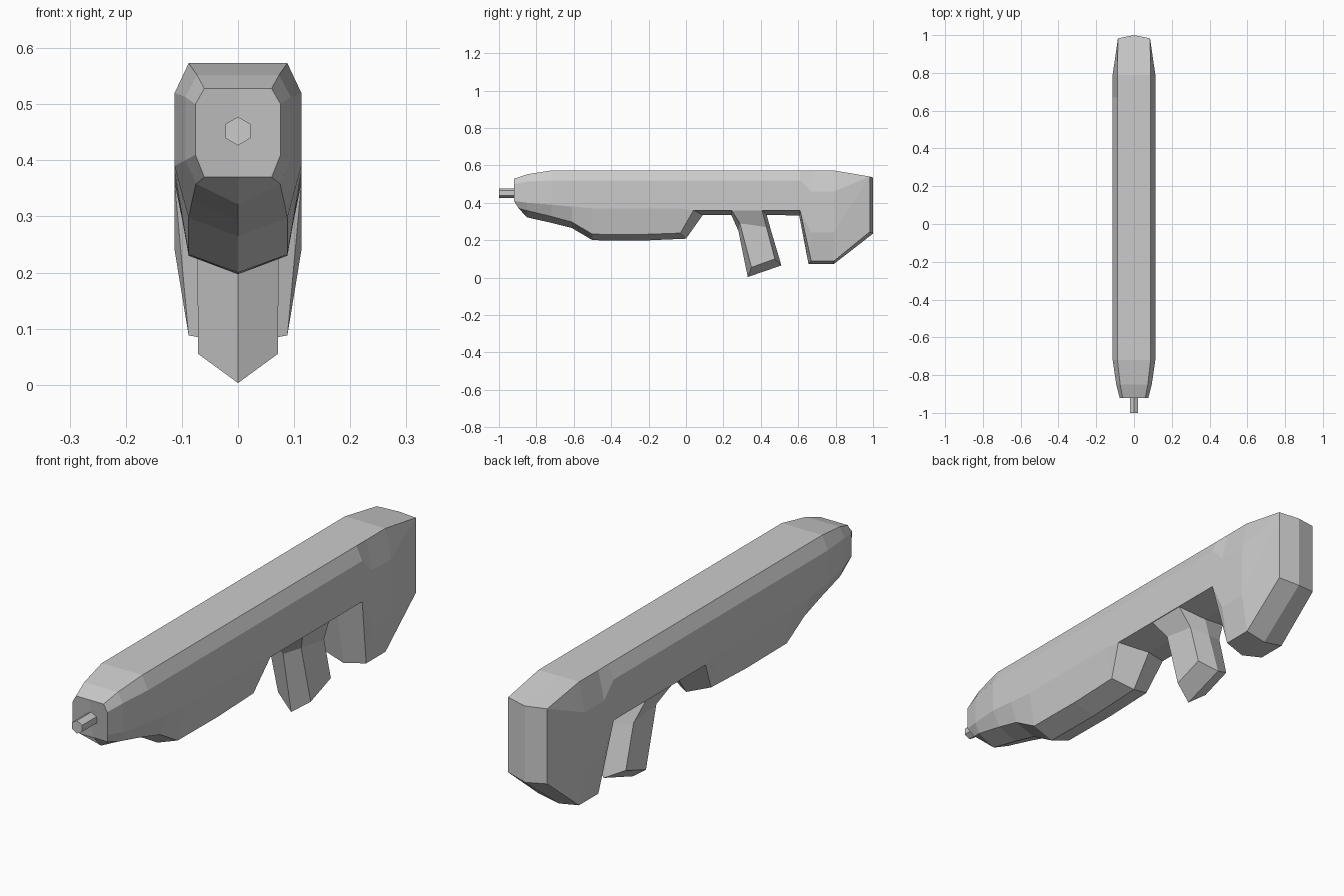
import bpy, bmesh
from math import pi


def loft(name, rows, cap_start=False, cap_end=False):
    """Skin a series of half sections and reflect them across x = 0."""
    bm = bmesh.new()
    for side in (1, -1):
        rings = [[bm.verts.new((side * x, y, z)) for x, y, z in row] for row in rows]
        for a, b in zip(rings, rings[1:]):
            for i in range(len(a) - 1):
                bm.faces.new((a[i], a[i + 1], b[i + 1], b[i]))
        if cap_start:
            bm.faces.new(rings[0])
        if cap_end:
            bm.faces.new(rings[-1])
    bmesh.ops.remove_doubles(bm, verts=bm.verts, dist=0.0005)
    bmesh.ops.recalc_face_normals(bm, faces=bm.faces)
    mesh = bpy.data.meshes.new(name)
    bm.to_mesh(mesh)
    bm.free()
    obj = bpy.data.objects.new(name, mesh)
    bpy.context.collection.objects.link(obj)
    return obj


def section(y, z_mid, low, keel, top=(0.088, 0.573), shoulder=(0.113, 0.52)):
    """Half section: top centre, top edge, shoulder, flank, lower edge, keel."""
    return [(0, y, top[1]), (top[0], y, top[1]), (shoulder[0], y, shoulder[1]),
            (shoulder[0], y, z_mid), low, (0, *keel)]


# Body: tapered nose, deep fore-end, shallow middle
joint = section(0.61, 0.36, (0.113, 0.61, 0.36), (0.605, 0.333))
body = [
    section(-0.92, 0.41, (0.06, -0.895, 0.37), (-0.895, 0.37), (0.06, 0.528), (0.076, 0.50)),
    section(-0.85, 0.40, (0.075, -0.85, 0.358), (-0.85, 0.322), (0.073, 0.552), (0.094, 0.513)),
    section(-0.72, 0.39, (0.082, -0.72, 0.327), (-0.72, 0.293)),
    section(-0.61, 0.38, (0.088, -0.61, 0.297), (-0.61, 0.265)),
    section(-0.50, 0.37, (0.088, -0.50, 0.232), (-0.50, 0.20)),
    section(-0.25, 0.37, (0.088, -0.25, 0.230), (-0.25, 0.197)),
    section(-0.03, 0.37, (0.088, -0.03, 0.238), (0.0, 0.208)),
    section(0.04, 0.36, (0.113, 0.04, 0.36), (0.09, 0.335)),
    joint,
]
loft("body", body, cap_start=True)

# Stock: deep butt with a ridged rear face
stock = [
    joint,
    section(0.67, 0.24, (0.088, 0.67, 0.088), (0.655, 0.072), shoulder=(0.113, 0.46)),
    section(0.79, 0.24, (0.088, 0.79, 0.088), (0.79, 0.072), shoulder=(0.113, 0.46)),
    [(0, 1.0, 0.535)] + [(0.085, 0.983, 0.54)] * 3 + [(0.085, 0.983, 0.245), (0, 1.0, 0.235)],
]
loft("stock", stock, cap_end=True)

# Grip: raked hexagonal handle flaring into the body
grip = [
    [(0, 0.24, 0.34), (0.113, 0.24, 0.365), (0.113, 0.405, 0.365), (0, 0.43, 0.34)],
    [(0, 0.28, 0.25), (0.073, 0.288, 0.29), (0.073, 0.43, 0.27), (0, 0.455, 0.25)],
    [(0, 0.33, 0.003), (0.071, 0.35, 0.055), (0.071, 0.475, 0.10), (0, 0.51, 0.065)],
]
loft("grip", grip, cap_end=True)

# Muzzle: short hexagonal barrel tip
bpy.ops.mesh.primitive_cylinder_add(vertices=6, radius=0.0255, depth=0.1,
                                    location=(0, -0.95, 0.452), rotation=(pi / 2, 0, 0))
bpy.context.object.name = "muzzle"
